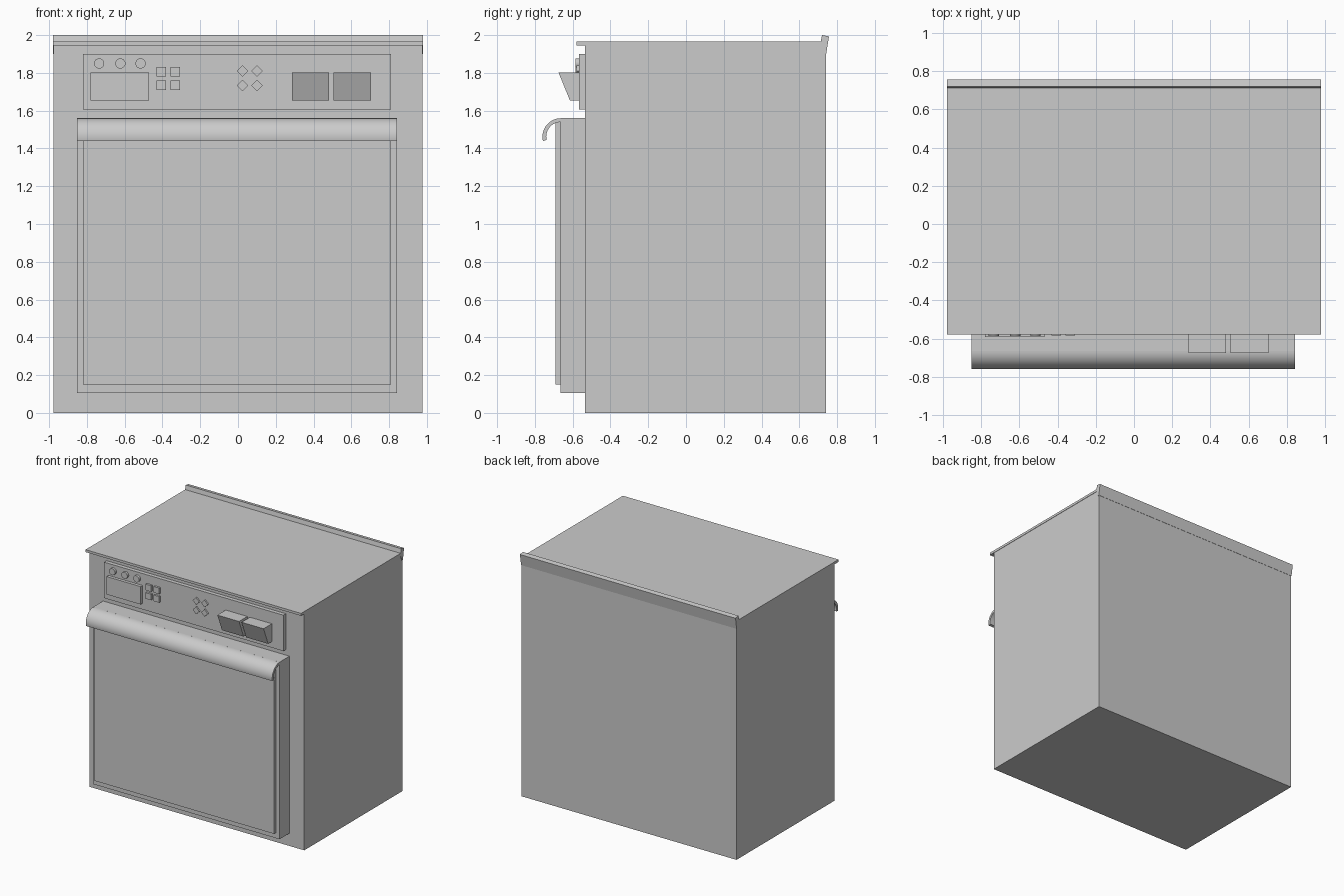
import bpy, bmesh, math

if "Cube" in bpy.data.objects:
    bpy.data.objects.remove(bpy.data.objects["Cube"])


def extrude(name, pts, lo, hi, axis):
    """Extrude a closed profile: axis 'x' takes (y, z) points, axis 'y' takes (x, z) points."""
    bm = bmesh.new()
    place = (lambda p: (lo, p[0], p[1])) if axis == 'x' else (lambda p: (p[0], lo, p[1]))
    face = bm.faces.new([bm.verts.new(place(p)) for p in pts])
    new = bmesh.ops.extrude_face_region(bm, geom=[face])['geom']
    d = hi - lo
    bmesh.ops.translate(bm, verts=[v for v in new if isinstance(v, bmesh.types.BMVert)],
                        vec=(d, 0, 0) if axis == 'x' else (0, d, 0))
    bmesh.ops.recalc_face_normals(bm, faces=bm.faces)
    mesh = bpy.data.meshes.new(name)
    bm.to_mesh(mesh)
    bm.free()
    ob = bpy.data.objects.new(name, mesh)
    bpy.context.collection.objects.link(ob)
    return ob


def box(name, x0, x1, y0, y1, z0, z1):
    return extrude(name, [(x0, z0), (x1, z0), (x1, z1), (x0, z1)], y0, y1, 'y')


def ngon(x, z, r, n):
    return [(x + r * math.cos(2 * math.pi * i / n), z + r * math.sin(2 * math.pi * i / n))
            for i in range(n)]


def smooth(ob):
    bpy.ops.object.select_all(action='DESELECT')
    ob.select_set(True)
    bpy.context.view_layer.objects.active = ob
    bpy.ops.object.shade_smooth_by_angle(angle=math.radians(30))


# Cabinet body
box("body", -0.977, 0.977, -0.535, 0.74, 0, 1.95)

# Worktop with front lip, and leaning rear upstand
box("worktop", -0.98, 0.98, -0.58, 0.735, 1.945, 1.965)
extrude("rear_upstand", [(0.71, 1.95), (0.72, 2.0), (0.757, 1.993), (0.742, 1.90), (0.73, 1.90)],
        -0.98, 0.98, 'x')

# Door with raised front panel
box("door", -0.852, 0.843, -0.665, -0.535, 0.105, 1.56)
box("door_panel", -0.82, 0.81, -0.69, -0.66, 0.15, 1.54)

# Curled door handle, swept from the top edge of the door
cy, cz, r_out, r_in = -0.662, 1.462, 0.098, 0.078
angles = [math.radians(90 + 103 * i / 16) for i in range(17)]
outer = [(cy + r_out * math.cos(a), cz + r_out * math.sin(a)) for a in angles]
inner = [(cy + r_in * math.cos(a), cz + r_in * math.sin(a)) for a in reversed(angles)]
smooth(extrude("door_handle", outer + inner, -0.852, 0.843, 'x'))

# Control panel
box("control_panel", -0.82, 0.81, -0.567, -0.53, 1.605, 1.90)
box("display", -0.78, -0.47, -0.592, -0.56, 1.655, 1.802)

# Round buttons
for i, x in enumerate((-0.735, -0.623, -0.516)):
    smooth(extrude(f"round_button_{i}", ngon(x, 1.85, 0.027, 24), -0.586, -0.56, 'y'))

# Square and diamond button groups
for i in range(2):
    for j in range(2):
        x, z = -0.407 + 0.074 * i, 1.735 + 0.07 * j
        box(f"square_button_{i}{j}", x - 0.025, x + 0.025, -0.584, -0.56, z - 0.025, z + 0.025)
        extrude(f"diamond_button_{i}{j}", ngon(0.024 + 0.077 * i, 1.733 + 0.077 * j, 0.03, 4),
                -0.58, -0.56, 'y')

# Sloped coin-slot style housings on the right of the control panel
slope = [(-0.56, 1.802), (-0.675, 1.802), (-0.615, 1.655), (-0.56, 1.655)]
for i, (x0, x1) in enumerate(((0.285, 0.482), (0.505, 0.705))):
    extrude(f"sloped_housing_{i}", slope, x0, x1, 'x')
